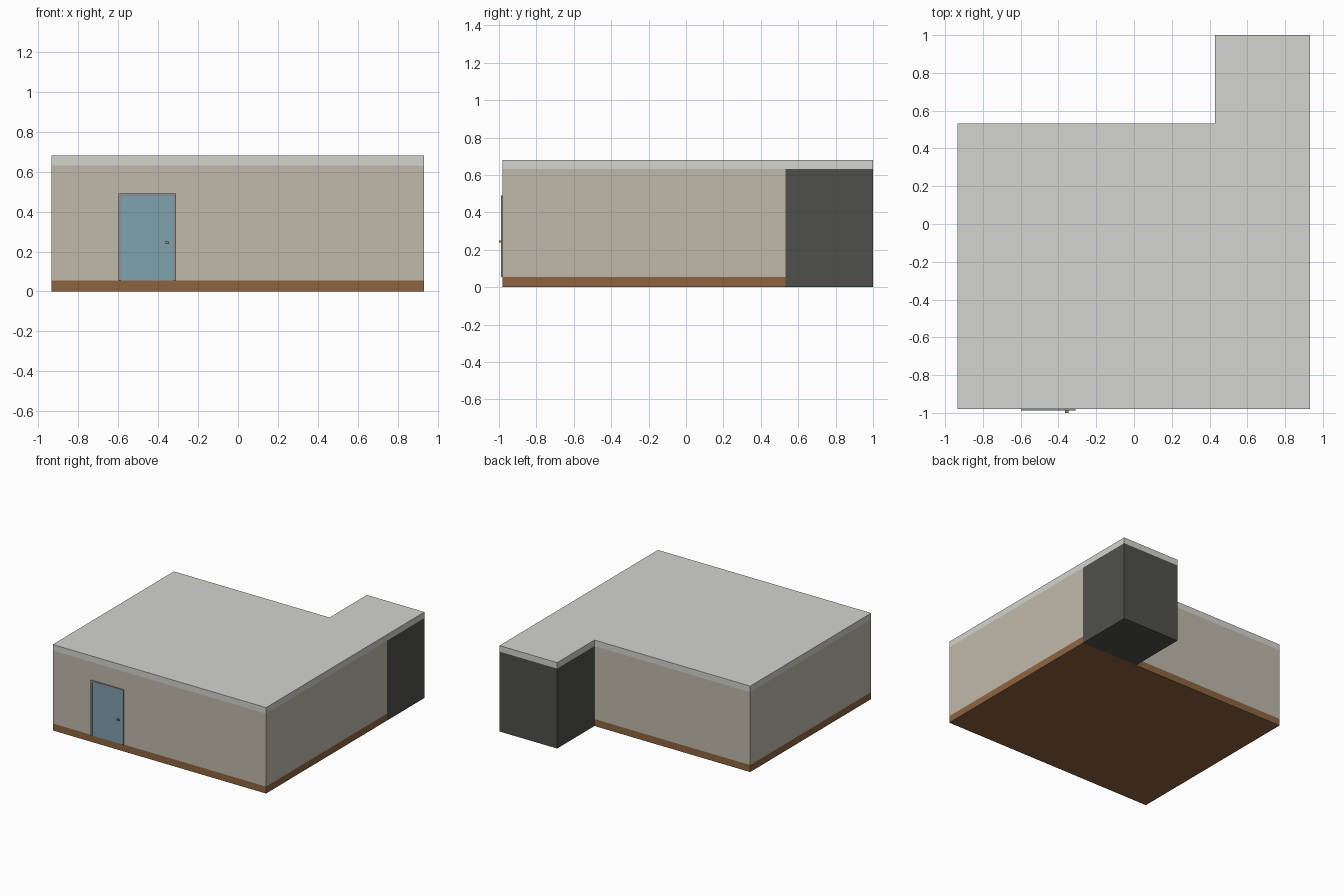
import bpy, bmesh

if "Cube" in bpy.data.objects:
    bpy.data.objects.remove(bpy.data.objects["Cube"])


def srgb(r, g, b):
    return tuple((c / 255) ** 2.2 for c in (r, g, b)) + (1,)


def material(name, rgb):
    m = bpy.data.materials.new(name)
    m.diffuse_color = srgb(*rgb)
    m.use_nodes = True
    m.node_tree.nodes["Principled BSDF"].inputs["Base Color"].default_value = m.diffuse_color
    return m


WALL = material("plaster", (192, 184, 170))
FLOOR = material("brown_floor", (140, 100, 66))
ROOF = material("pale_roof", (210, 211, 206))
DARK = material("dark_panel", (80, 80, 76))
DOOR = material("blue_door", (126, 160, 172))
FRAME = material("grey_frame", (140, 144, 146))
BRASS = material("brass", (165, 135, 80))


def prism(name, outline, z0, z1, mat):
    """Extrude a plan outline from z0 to z1."""
    bm = bmesh.new()
    face = bm.faces.new([bm.verts.new((x, y, z0)) for x, y in outline])
    top = bmesh.ops.extrude_face_region(bm, geom=[face])
    verts = [v for v in top["geom"] if isinstance(v, bmesh.types.BMVert)]
    bmesh.ops.translate(bm, verts=verts, vec=(0, 0, z1 - z0))
    bmesh.ops.recalc_face_normals(bm, faces=bm.faces)
    mesh = bpy.data.meshes.new(name)
    bm.to_mesh(mesh)
    bm.free()
    mesh.materials.append(mat)
    ob = bpy.data.objects.new(name, mesh)
    bpy.context.collection.objects.link(ob)
    return ob


def box(name, x0, x1, y0, y1, z0, z1, mat):
    return prism(name, [(x0, y0), (x1, y0), (x1, y1), (x0, y1)], z0, z1, mat)


def room(name, x0, x1, y0, y1, z0, z1, t, mat):
    """Four wall panels around a rectangle."""
    box(name + "_front", x0, x1, y0, y0 + t, z0, z1, mat)
    box(name + "_back", x0, x1, y1 - t, y1, z0, z1, mat)
    box(name + "_left", x0, x0 + t, y0 + t, y1 - t, z0, z1, mat)
    box(name + "_right", x1 - t, x1, y0 + t, y1 - t, z0, z1, mat)


X0, X1, Y0, YM, Y1, XS = -0.935, 0.932, -0.98, 0.533, 1.0, 0.428
ZF, ZW, ZR, T = 0.055, 0.632, 0.68, 0.03

# Main hall
box("floor_slab", X0, X1, Y0, YM, 0, ZF, FLOOR)
room("wall", X0, X1, Y0, YM, ZF, ZW, T, WALL)

# Dark rear annex
box("annex_floor", XS, X1, YM, Y1, 0, ZF, DARK)
room("annex_wall", XS, X1, YM, Y1, ZF, ZW, T, DARK)

# L-shaped flat roof
prism("roof", [(X0, Y0), (X1, Y0), (X1, Y1), (XS, Y1), (XS, YM), (X0, YM)], ZW, ZR, ROOF)

# Door with frame and handle
DX0, DX1, DZ, F = -0.598, -0.31, 0.49, 0.013
box("door_panel", DX0 + F, DX1 - F, Y0 - 0.005, Y0, ZF, DZ - F, DOOR)
box("door_frame_left", DX0, DX0 + F, Y0 - 0.008, Y0, ZF, DZ, FRAME)
box("door_frame_right", DX1 - F, DX1, Y0 - 0.008, Y0, ZF, DZ, FRAME)
box("door_frame_top", DX0 + F, DX1 - F, Y0 - 0.008, Y0, DZ - F, DZ, FRAME)
box("door_handle", -0.364, -0.346, -1.0, Y0 - 0.005, 0.238, 0.25, BRASS)
